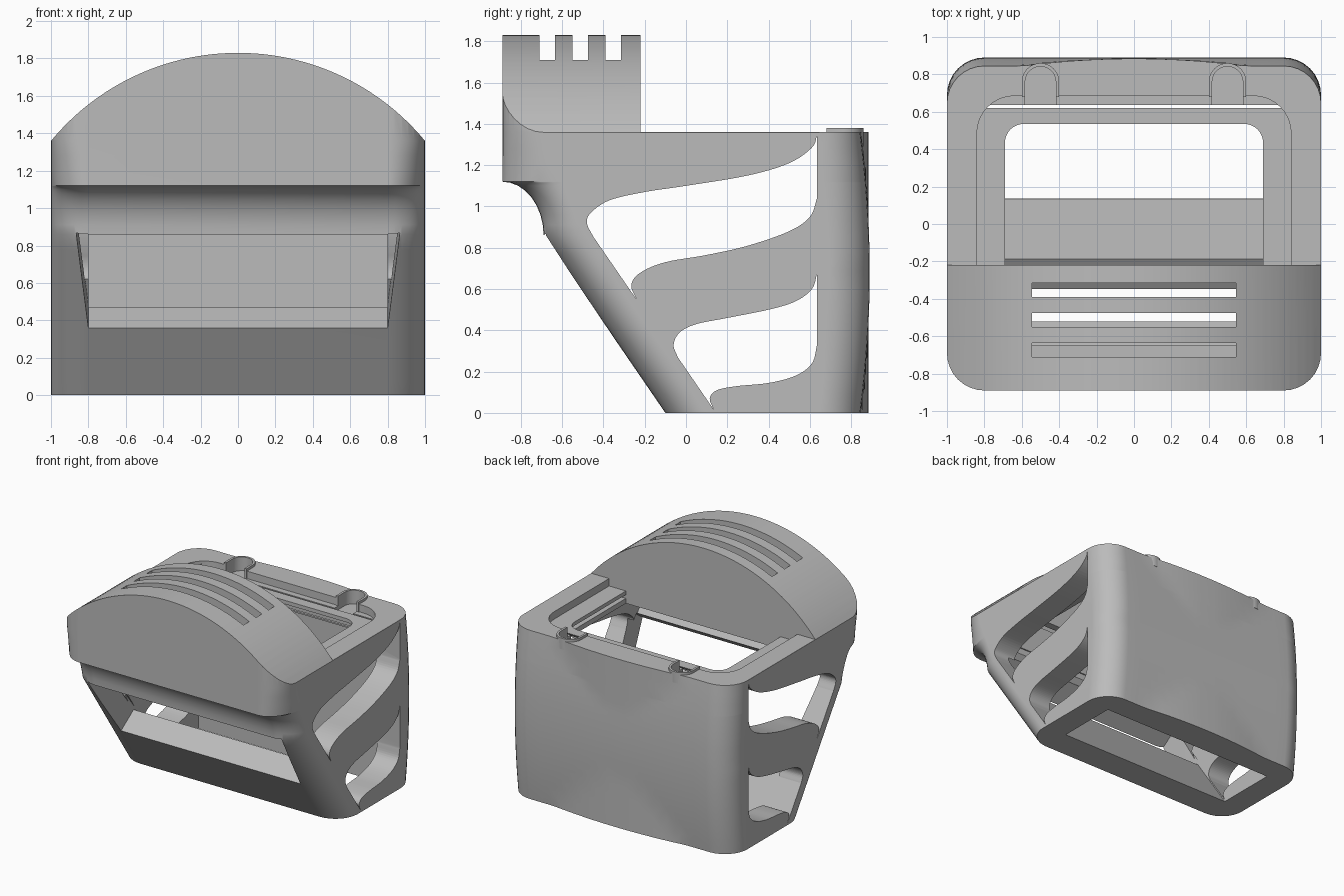
import bpy, bmesh, math
from mathutils import Vector

if "Cube" in bpy.data.objects:
    bpy.data.objects.remove(bpy.data.objects["Cube"], do_unlink=True)

grey = bpy.data.materials.new("plain_grey")
grey.use_nodes = True
tone = (0.5, 0.5, 0.5, 1)
grey.diffuse_color = tone
grey.node_tree.nodes["Principled BSDF"].inputs["Base Color"].default_value = tone

FRONT, BACK, DECK, TOP, HOOD_BACK = -0.89, 0.89, 1.36, 1.83, -0.22
RADIUS = 1.298                      # hood arch
LEAN = 0.686                        # front wall run per unit of height
SILL, LIP = 0.36, 0.86              # window bottom and scoop bottom


def loft(name, rings):
    """Closed solid through rings of equal length."""
    bm = bmesh.new()
    loops = [[bm.verts.new(p) for p in ring] for ring in rings]
    n = len(loops[0])
    for low, high in zip(loops, loops[1:]):
        for i in range(n):
            j = (i + 1) % n
            bm.faces.new((low[i], low[j], high[j], high[i]))
    bm.faces.new(loops[0])
    bm.faces.new(loops[-1])
    bmesh.ops.recalc_face_normals(bm, faces=bm.faces)
    bmesh.ops.triangulate(bm, faces=bm.faces)
    mesh = bpy.data.meshes.new(name)
    bm.to_mesh(mesh)
    bm.free()
    mesh.materials.append(grey)
    obj = bpy.data.objects.new(name, mesh)
    bpy.context.collection.objects.link(obj)
    return obj


def prism(name, outline, axis, start, end):
    """Extrude a 2D outline along x, y or z."""
    place = {"x": lambda a, b, t: (t, a, b),
             "y": lambda a, b, t: (a, t, b),
             "z": lambda a, b, t: (a, b, t)}[axis]
    return loft(name, [[place(a, b, t) for a, b in outline] for t in (start, end)])


def box(name, half, y0, y1, z0, z1):
    return prism(name, [(-half, y0), (half, y0), (half, y1), (-half, y1)], "z", z0, z1)


def round_back(half, y0, y1, r, steps=8):
    """Plan outline with square front and rounded back corners."""
    arc = [math.pi / 2 * i / steps for i in range(steps + 1)]
    right = [(half - r + r * math.cos(a), y1 - r + r * math.sin(a)) for a in arc]
    left = [(-x, y) for x, y in reversed(right)]
    return [(half, y0)] + right + left + [(-half, y0)]


def smooth(points, steps=6):
    """Catmull-Rom curve through the points."""
    p = [Vector(q) for q in points]
    p = [p[0] * 2 - p[1]] + p + [p[-1] * 2 - p[-2]]
    out = []
    for a, b, c, d in zip(p, p[1:], p[2:], p[3:]):
        for i in range(steps):
            t = i / steps
            out.append((2 * b + (c - a) * t + (2 * a - 5 * b + 4 * c - d) * t * t
                        + (3 * b - a - 3 * c + d) * t ** 3) / 2)
    return [tuple(v) for v in out + [p[-2]]]


def cut(target, cutter):
    mod = target.modifiers.new("cut", "BOOLEAN")
    mod.operation, mod.solver, mod.object = "DIFFERENCE", "EXACT", cutter
    bpy.context.view_layer.objects.active = target
    bpy.ops.object.modifier_apply(modifier=mod.name)
    bpy.data.objects.remove(cutter, do_unlink=True)


def finish(obj):
    bpy.ops.object.select_all(action="DESELECT")
    obj.select_set(True)
    bpy.context.view_layer.objects.active = obj
    bpy.ops.object.shade_smooth_by_angle(angle=math.radians(30))
    obj.modifiers.new("even_shading", "WEIGHTED_NORMAL").keep_sharp = True


def section(z, front):
    """Horizontal outline of the body: soft corners and a bowed back."""
    if z < LIP:
        side = front + 0.2
    else:
        side = max(-0.69, -0.49 - 0.4 * (z - LIP))
    bow = min(1, abs(z / (DECK / 2) - 1))
    back = BACK - 0.045 * bow ** 2
    arc = [math.pi / 2 * i / 8 for i in range(9)]
    half = [(0.8 + 0.2 * math.sin(a), side - (side - front) * math.cos(a)) for a in arc]
    half += [(0.8 + 0.2 * math.cos(a), back - 0.2 + 0.2 * math.sin(a)) for a in arc]
    for i in range(11, 0, -1):      # raised pad in the middle of the back
        x = i / 16
        half.append((x, max(back, 0.884 - 0.04 * (x / 0.6) ** 2)))
    return [(x, y, z) for x, y in half] + [(-x, y, z) for x, y in reversed(half)]


# Body: leaning front, concave scoop, then upright
levels = [(LIP * i / 10, -0.1 - LEAN * LIP * i / 10) for i in range(11)]
for i in range(1, 9):
    a = math.pi / 2 * i / 8
    levels.append((LIP + 0.26 * math.sin(a), FRONT + 0.2 * math.cos(a)))
levels += [(z, FRONT) for z in (1.2, 1.28, DECK, 1.95)]
shell = loft("shell", [section(z, y) for z, y in levels])


def arch(radius, half):
    return [(x, TOP - RADIUS + math.sqrt(radius ** 2 - x * x))
            for x in (half * i / 24 for i in range(-24, 25))]


# Arched hood above a flat deck
cut(shell, box("deck_cutter", 2, HOOD_BACK, 2, DECK, 3))
cut(shell, prism("arch_cutter", arch(RADIUS, 1.05) + [(1.05, 3), (-1.05, 3)], "y", -2, 2))

# Hollow interior
inner = 0.135
cavity = [(inner + LEAN * 0.1, -0.1), (0.64, -0.1), (0.64, 1.2), (-0.66, 1.2),
          (-0.66, 1.15), (-0.52, 0.975), (inner - LEAN * LIP, LIP)]
cut(shell, prism("cavity_cutter", cavity, "x", -0.8, 0.8))
cut(shell, prism("hood_cutter", arch(RADIUS - 0.12, 0.79) + [(0.79, 1.15), (-0.79, 1.15)],
                 "y", -0.65, -0.28))

# Hood vents
for y in (-0.39, -0.55, -0.71):
    cut(shell, box("vent_cutter", 0.545, y, y + 0.075, 1.45, 2))

# Front window, square to the leaning wall
inward = Vector((0, 1, LEAN)).normalized()
low = Vector((0, -0.1 - LEAN * SILL, SILL))
high = Vector((0, -0.1 - LEAN * LIP, LIP))
window = []
for depth in (-0.1, 0.215):
    ring = [low - Vector((0.8, 0, 0)), low + Vector((0.8, 0, 0)),
            high + Vector((0.865, 0, 0)), high - Vector((0.865, 0, 0))]
    window.append([p + inward * depth for p in ring])
cut(shell, loft("window_cutter", window))

# Swept side openings, each an upper and a lower curve
openings = [
    ([(0.635, 1.345), (0.61, 1.285), (0.5, 1.21), (0.3, 1.15), (0, 1.1), (-0.2, 1.07),
      (-0.37, 1.03), (-0.46, 0.97), (-0.48, 0.92), (-0.45, 0.855)],
     [(-0.24, 0.55), (-0.265, 0.62), (-0.22, 0.68), (-0.1, 0.73), (0.1, 0.765),
      (0.3, 0.81), (0.5, 0.88), (0.6, 0.95), (0.635, 1.04)]),
    ([(0.635, 0.675), (0.61, 0.6), (0.53, 0.54), (0.4, 0.5), (0.2, 0.46), (0.05, 0.43),
      (-0.03, 0.39), (-0.06, 0.33), (-0.04, 0.27)],
     [(0.135, 0.015), (0.115, 0.07), (0.15, 0.11), (0.25, 0.13), (0.4, 0.145),
      (0.53, 0.18), (0.61, 0.24), (0.635, 0.33)])]
for upper, lower in openings:
    cut(shell, prism("side_cutter", smooth(upper) + smooth(lower), "x", -1.2, 1.2))

# Deck recess, sliding groove and through opening
cut(shell, prism("recess_cutter", round_back(0.84, HOOD_BACK, 0.685, 0.2), "z", 1.3, 1.5))
cut(shell, prism("groove_cutter", round_back(0.78, HOOD_BACK, 0.63, 0.15), "z", 1.24, 1.27))
cut(shell, prism("opening_cutter", round_back(0.69, HOOD_BACK, 0.535, 0.1), "z", 1.1, 1.5))


def pocket(x, r, y0):
    return [(x + a, y) for a, y in round_back(r, y0, 0.76 + r, r, 10)]


# Two round clips at the back of the deck
for side, x in (("left", 0.5), ("right", -0.5)):
    cut(shell, prism("pocket_cutter", pocket(x, 0.082, 0.63), "z", 1.27, 1.5))
    clip = prism(side + "_clip", pocket(x, 0.1, 0.68), "z", 1.29, 1.38)
    cut(clip, prism("clip_cutter", pocket(x, 0.082, 0.6), "z", 1.2, 1.5))
    finish(clip)

finish(shell)
